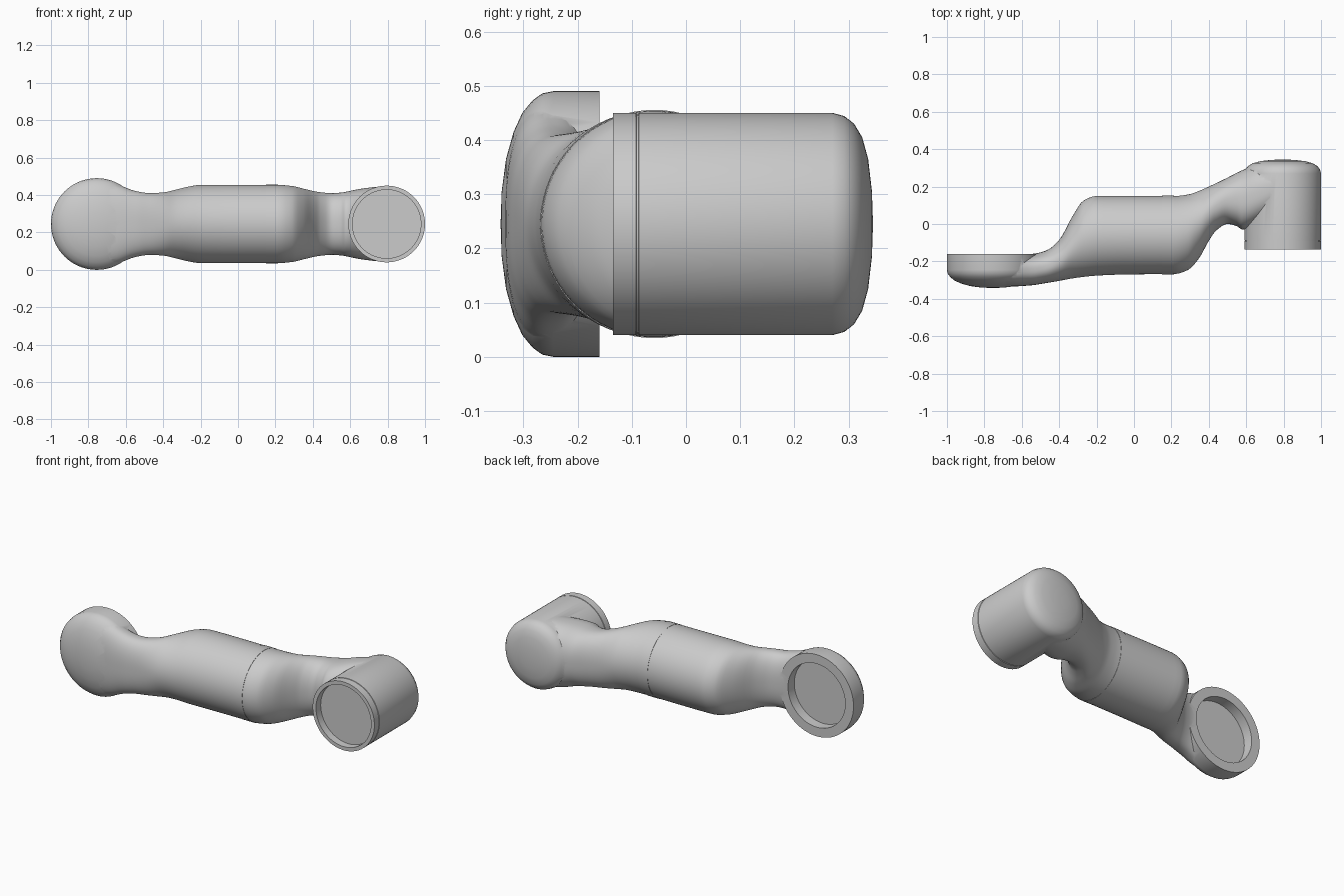
import bpy, bmesh, math

if "Cube" in bpy.data.objects:
    bpy.data.objects.remove(bpy.data.objects["Cube"])

ZC = 0.245   # height of the centre plane
SEG = 72


def make_object(name, bm):
    bmesh.ops.remove_doubles(bm, verts=bm.verts, dist=1e-5)
    bmesh.ops.recalc_face_normals(bm, faces=bm.faces)
    mesh = bpy.data.meshes.new(name)
    bm.to_mesh(mesh)
    bm.free()
    ob = bpy.data.objects.new(name, mesh)
    bpy.context.collection.objects.link(ob)
    return ob


def bridge(bm, rings):
    for a, b in zip(rings, rings[1:]):
        for i in range(len(a)):
            j = (i + 1) % len(a)
            bm.faces.new((a[i], a[j], b[j], b[i]))


def lathe_y(name, cx, profile):
    """Revolve (radius, y) points about the y-parallel axis through cx."""
    bm = bmesh.new()
    rings = [[bm.verts.new((cx + r * math.cos(math.tau * i / SEG), y,
                            ZC + r * math.sin(math.tau * i / SEG)))
              for i in range(SEG)] for r, y in profile]
    bridge(bm, rings)
    return make_object(name, bm)


def smooth_stations(st, steps):
    """Cubic interpolation of every column along x."""
    def slope(i, k):
        if i in (0, len(st) - 1):
            return 0
        d0 = (st[i][k] - st[i-1][k]) / (st[i][0] - st[i-1][0])
        d1 = (st[i+1][k] - st[i][k]) / (st[i+1][0] - st[i][0])
        return 0 if d0 * d1 <= 0 else 2 * d0 * d1 / (d0 + d1)
    out = []
    for i in range(len(st) - 1):
        a, b = st[i], st[i + 1]
        w = b[0] - a[0]
        for s in range(steps):
            t = s / steps
            row = [a[0] + w * t]
            for k in range(1, len(a)):
                row.append((2*t**3 - 3*t*t + 1) * a[k] + (t**3 - 2*t*t + t) * w * slope(i, k)
                           + (3*t*t - 2*t**3) * b[k] + (t**3 - t*t) * w * slope(i + 1, k))
            out.append(row)
    return out + [list(st[-1])]


def spow(v, e):
    return math.copysign(abs(v) ** e, v)


def boolean(target, tool, operation):
    mod = target.modifiers.new("bool", 'BOOLEAN')
    mod.operation, mod.object, mod.solver = operation, tool, 'EXACT'
    bpy.context.view_layer.objects.active = target
    bpy.ops.object.modifier_apply(modifier=mod.name)
    bpy.data.objects.remove(tool)


# Arm tube: x, y min, y max, half height, roundness exponent
stations = [
    (-0.755, -0.335, -0.165, 0.228, 2.5),
    (-0.65, -0.334, -0.162, 0.212, 2.5),
    (-0.55, -0.328, -0.160, 0.177, 2.5),
    (-0.47, -0.316, -0.142, 0.165, 2.4),
    (-0.40, -0.304, -0.085, 0.169, 2.2),
    (-0.33, -0.291, 0.040, 0.184, 2.0),
    (-0.27, -0.283, 0.125, 0.199, 2.0),
    (-0.20, -0.276, 0.150, 0.209, 2.0),
    (-0.05, -0.270, 0.150, 0.210, 2.0),
    (0.22, -0.267, 0.150, 0.209, 2.0),
    (0.29, -0.245, 0.158, 0.203, 2.0),
    (0.35, -0.180, 0.178, 0.189, 2.0),
    (0.40, -0.090, 0.200, 0.177, 2.1),
    (0.44, -0.035, 0.219, 0.170, 2.2),
    (0.50, 0.000, 0.248, 0.165, 2.3),
    (0.55, -0.012, 0.274, 0.168, 2.4),
    (0.58, -0.030, 0.288, 0.173, 2.4),
    (0.66, 0.000, 0.319, 0.189, 2.5),
    (0.795, 0.060, 0.342, 0.202, 2.5),
]
bm = bmesh.new()
rings = []
for x, y0, y1, h, n in smooth_stations(stations, 4):
    ring = []
    for i in range(SEG):
        a = math.tau * (i + 0.5) / SEG
        ring.append(bm.verts.new((x, (y0 + y1) / 2 + (y1 - y0) / 2 * spow(math.cos(a), 2 / n),
                                  ZC + h * spow(math.sin(a), 2 / n))))
    rings.append(ring)
bridge(bm, rings)
bm.faces.new(rings[0])
bm.faces.new(rings[-1])
arm = make_object("arm_link", bm)

# Domed flange at the left end
flange = lathe_y("flange", -0.755, [
    (0, -0.342), (0.06, -0.340), (0.12, -0.332), (0.17, -0.318), (0.205, -0.302),
    (0.228, -0.283), (0.241, -0.265), (0.245, -0.245), (0.245, -0.16), (0, -0.16)])
boolean(arm, flange, 'UNION')

# Elbow barrel at the right end, with a fine seam near its mouth
barrel = lathe_y("barrel", 0.795, [
    (0, 0.345), (0.06, 0.343), (0.12, 0.336), (0.16, 0.325), (0.185, 0.310),
    (0.199, 0.292), (0.205, 0.270), (0.205, -0.087), (0.202, -0.088),
    (0.202, -0.091), (0.205, -0.092), (0.205, -0.135), (0, -0.135)])
boolean(arm, barrel, 'UNION')

# Round recesses in both mounting faces
boolean(arm, lathe_y("flange_recess", -0.755,
                     [(0, -0.22), (0.19, -0.22), (0.19, -0.1), (0, -0.1)]), 'DIFFERENCE')
boolean(arm, lathe_y("barrel_recess", 0.795,
                     [(0, -0.2), (0.183, -0.2), (0.183, -0.09), (0, -0.09)]), 'DIFFERENCE')

# Thin seam band around the middle tube
bm = bmesh.new()
band_rings = [[bm.verts.new((x, -0.0585 + r * math.cos(math.tau * i / SEG),
                             ZC + r * math.sin(math.tau * i / SEG))) for i in range(SEG)]
              for x, r in ((0.15, 0.207), (0.15, 0.2105), (0.215, 0.2105), (0.215, 0.207))]
bridge(bm, band_rings)
band = make_object("seam_band", bm)

for ob in (arm, band):
    bpy.ops.object.select_all(action='DESELECT')
    ob.select_set(True)
    bpy.context.view_layer.objects.active = ob
    bpy.ops.object.shade_smooth_by_angle(angle=math.radians(35))
